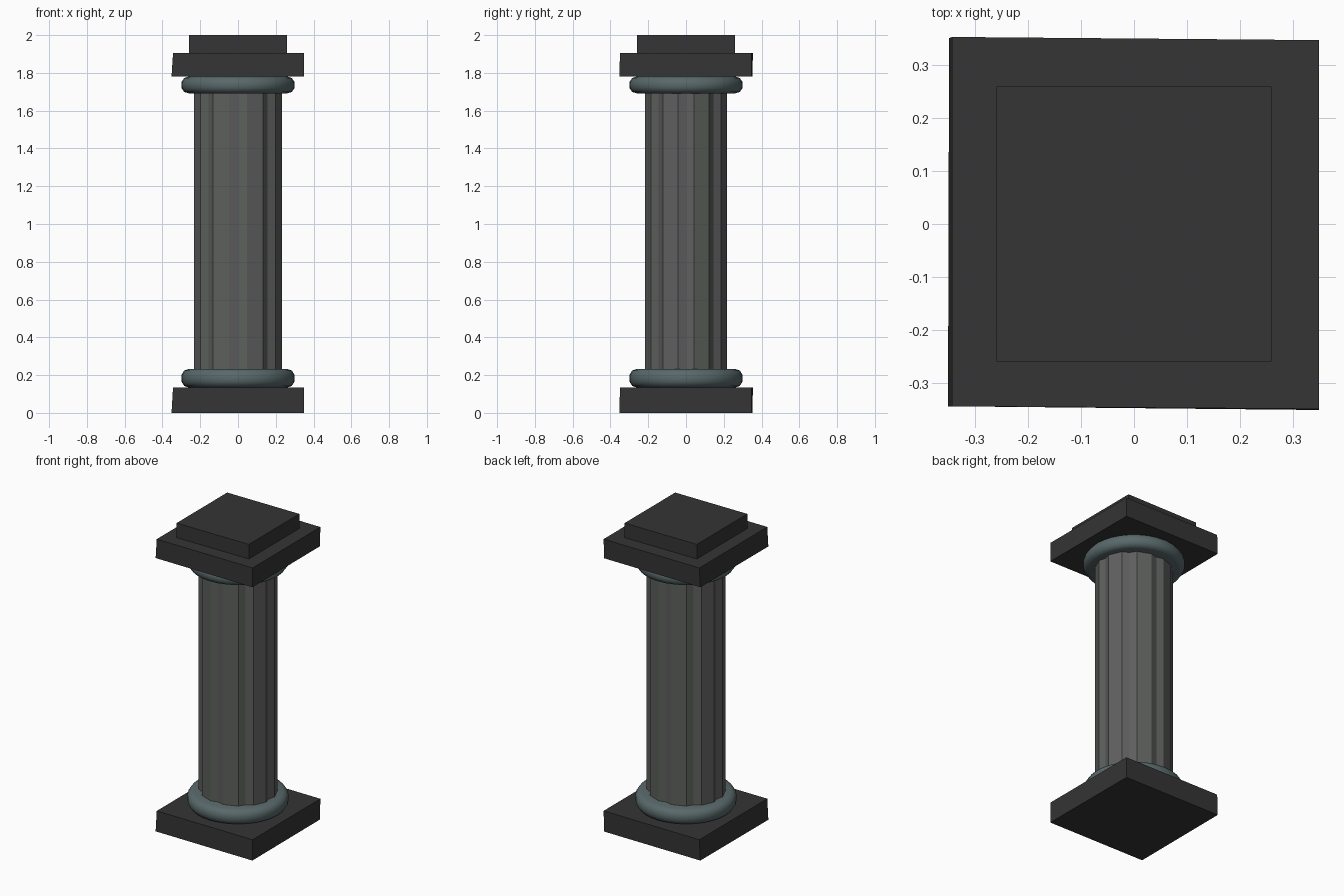
import bpy, bmesh, math

if "Cube" in bpy.data.objects:
    bpy.data.objects.remove(bpy.data.objects["Cube"])


def material(name, color):
    m = bpy.data.materials.new(name)
    m.diffuse_color = (*color, 1)
    m.use_nodes = True
    m.node_tree.nodes["Principled BSDF"].inputs["Base Color"].default_value = m.diffuse_color
    return m


dark = material("dark_stone", (0.035, 0.035, 0.035))
grey = material("grey_stone", (0.11, 0.115, 0.11))
blue = material("blue_grey_stone", (0.10, 0.14, 0.145))


def loft(name, rings, mat):
    """Join equal-length rings of points into a closed solid."""
    bm = bmesh.new()
    loops = [[bm.verts.new(p) for p in ring] for ring in rings]
    n = len(loops[0])
    for a, b in zip(loops, loops[1:]):
        for i in range(n):
            j = (i + 1) % n
            bm.faces.new((a[i], a[j], b[j], b[i]))
    bm.faces.new(loops[0][::-1])
    bm.faces.new(loops[-1])
    bmesh.ops.recalc_face_normals(bm, faces=bm.faces)
    mesh = bpy.data.meshes.new(name)
    bm.to_mesh(mesh)
    bm.free()
    mesh.materials.append(mat)
    ob = bpy.data.objects.new(name, mesh)
    bpy.context.collection.objects.link(ob)
    return ob


# Square slabs, very slightly out of true like rough-cut stone
def slab(name, z0, z1):
    low = [(-0.352, -0.345), (0.35, -0.352), (0.348, 0.346), (-0.35, 0.352)]
    high = [(-0.344, -0.345), (0.35, -0.35), (0.35, 0.348), (-0.344, 0.354)]
    loft(name, [[(x, y, z0) for x, y in low], [(x, y, z1) for x, y in high]], dark)


slab("base_slab", 0, 0.135)
slab("capital_slab", 1.78, 1.905)

# Smaller block on top
h = 0.26
square = [(-h, -h), (h, -h), (h, h), (-h, h)]
loft("top_block", [[(x, y, z) for x, y in square] for z in (1.9, 2.0)], dark)


# Rounded collar rings below and above the shaft
def collar(name, z0, z1):
    profile = [(0.262, 0), (0.285, 0.08), (0.298, 0.3), (0.3, 0.5),
               (0.298, 0.7), (0.285, 0.92), (0.262, 1)]
    rings = [[(r * math.cos(math.tau * i / 32), r * math.sin(math.tau * i / 32),
               z0 + t * (z1 - z0)) for i in range(32)] for r, t in profile]
    ob = loft(name, rings, blue)
    bpy.ops.object.select_all(action='DESELECT')
    ob.select_set(True)
    bpy.context.view_layer.objects.active = ob
    bpy.ops.object.shade_smooth_by_angle(angle=math.radians(45))


collar("lower_collar", 0.135, 0.232)
collar("upper_collar", 1.692, 1.78)

# Shaft: eight flat faces divided by eight shallow V-shaped flutes
outline = []
for k in range(8):
    for offset, scale in ((-11.25, 1), (0, 0.93), (11.25, 1)):
        a = math.radians(45 * k + offset)
        outline.append((0.2376 * scale * math.cos(a), 0.2213 * scale * math.sin(a)))
loft("fluted_shaft", [[(x, y, z) for x, y in outline] for z in (0.2, 1.72)], grey)
